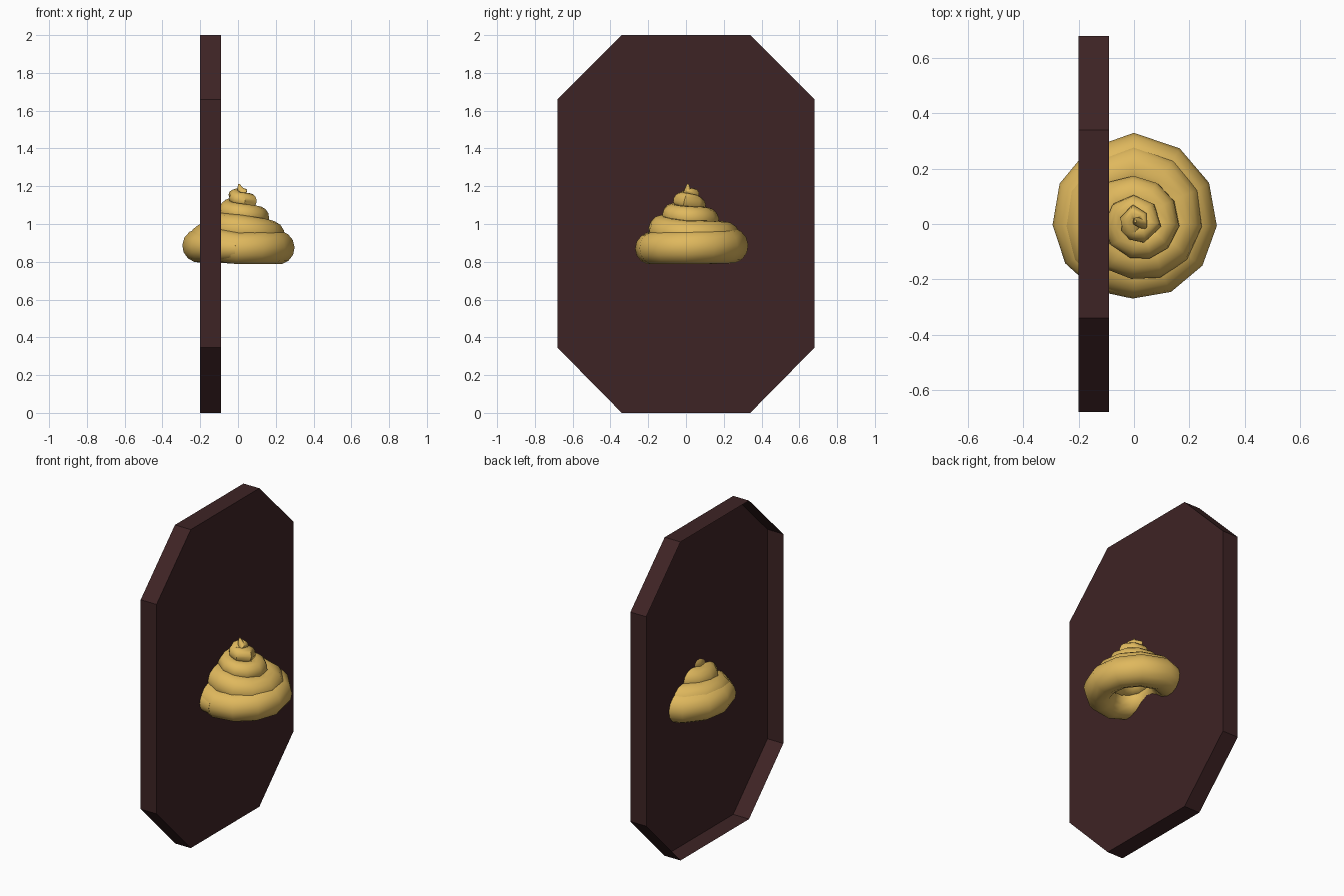
import bpy, bmesh, math

if "Cube" in bpy.data.objects:
    bpy.data.objects.remove(bpy.data.objects["Cube"])


def material(name, rgb):
    m = bpy.data.materials.new(name)
    m.diffuse_color = (*rgb, 1)
    m.use_nodes = True
    m.node_tree.nodes["Principled BSDF"].inputs["Base Color"].default_value = m.diffuse_color
    return m


wood = material("dark_wood", (0.048, 0.017, 0.018))
gold = material("gold", (0.74, 0.48, 0.11))

# plaque: octagonal front plate with a rim, open at the back
outline = [(-0.34, 0), (0.34, 0), (0.68, 0.345), (0.68, 1.66),
           (0.34, 2), (-0.34, 2), (-0.68, 1.66), (-0.68, 0.345)]
bm = bmesh.new()
front = [bm.verts.new((-0.09, y, z)) for y, z in outline]
back = [bm.verts.new((-0.20, y, z)) for y, z in outline]
bm.faces.new(front)
for i in range(8):
    j = (i + 1) % 8
    bm.faces.new((front[j], front[i], back[i], back[j]))
mesh = bpy.data.meshes.new("plaque")
bm.to_mesh(mesh)
bm.free()
mesh.materials.append(wood)
plaque = bpy.data.objects.new("plaque", mesh)
bpy.context.collection.objects.link(plaque)

# swirl: tapering coil wound clockwise from -y, one key per quarter turn
# (outer reach, centre height, tube radius)
keys = [(.27, .870, .060), (.295, .885, .090), (.33, .885, .095), (.30, .875, .090),
        (.27, .870, .085), (.26, .915, .090), (.29, .925, .090), (.25, .935, .085),
        (.20, .970, .080), (.18, .990, .075), (.175, 1.02, .070), (.165, 1.035, .060),
        (.125, 1.055, .055), (.105, 1.07, .055), (.105, 1.10, .050), (.10, 1.12, .045),
        (.06, 1.13, .040), (.045, 1.145, .035), (.07, 1.16, .030), (.05, 1.17, .022)]
points = []
t, last = 0.0, len(keys) - 1
while t <= last + 1e-4:
    i = min(int(t + 1e-6), last - 1)
    f = t - i
    reach, z, tube = (a + (b - a) * f for a, b in zip(keys[i], keys[i + 1]))
    ang = -math.pi / 2 - t * math.pi / 2
    r = reach - tube
    points.append((r * math.cos(ang), r * math.sin(ang), z, tube))
    t += 1 / 3 if t < 11.9 else 0.5
points.append((0.01, 0.01, 1.185, 0.016))
points.append((0.005, 0.01, 1.212, 0.005))

curve = bpy.data.curves.new("swirl", 'CURVE')
curve.dimensions = '3D'
curve.bevel_depth = 1.0
curve.bevel_resolution = 5
curve.use_fill_caps = True
spline = curve.splines.new('POLY')
spline.points.add(len(points) - 1)
for p, (x, y, z, rad) in zip(spline.points, points):
    p.co = (x, y, z, 1)
    p.radius = rad
curve.materials.append(gold)
swirl = bpy.data.objects.new("swirl", curve)
bpy.context.collection.objects.link(swirl)
bpy.context.view_layer.objects.active = swirl
swirl.select_set(True)
bpy.ops.object.convert(target='MESH')
bpy.ops.object.shade_smooth_by_angle(angle=math.radians(50))
